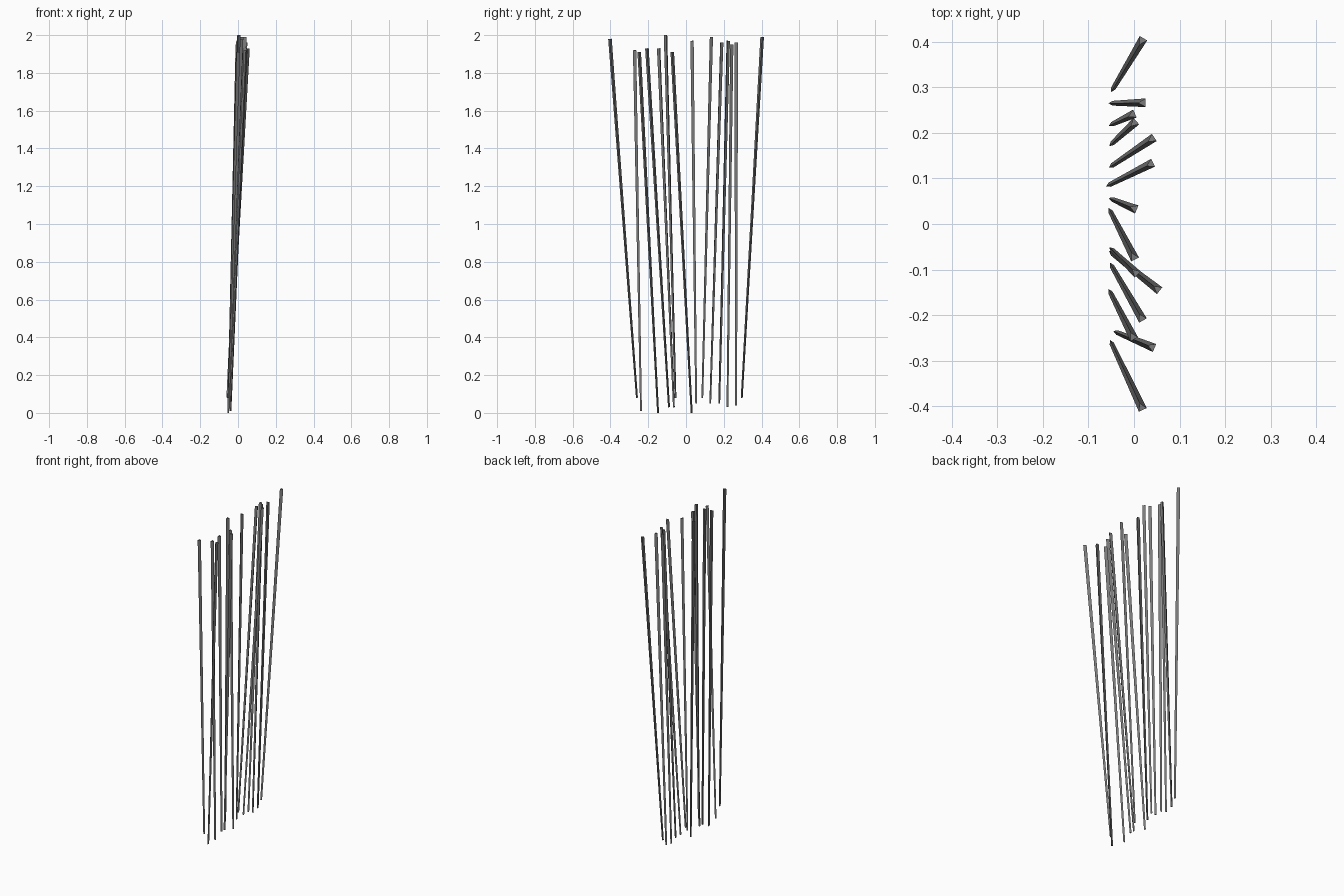
import bpy
import bmesh
from mathutils import Vector, Matrix

default_cube = bpy.data.objects.get("Cube")
if default_cube:
    bpy.data.objects.remove(default_cube, do_unlink=True)

# One grey colour for every stick
grey = bpy.data.materials.new("grey")
grey.use_nodes = True
colour = (0.2, 0.2, 0.2, 1)
grey.diffuse_color = colour
shader = next(n for n in grey.node_tree.nodes if n.type == "BSDF_PRINCIPLED")
shader.inputs["Base Color"].default_value = colour
shader.inputs["Roughness"].default_value = 0.8

SIDES = 3
FOOT_RADIUS = 0.006
TIP_RADIUS = 0.011


def add_stick(name, foot, tip):
    """Thin tapered three-sided stick running from foot to tip."""
    foot, tip = Vector(foot), Vector(tip)
    axis = tip - foot
    turn = axis.to_track_quat("Z", "Y").to_matrix().to_4x4()
    placement = Matrix.Translation((foot + tip) / 2) @ turn
    bm = bmesh.new()
    bmesh.ops.create_cone(bm, cap_ends=True, segments=SIDES,
                          radius1=FOOT_RADIUS, radius2=TIP_RADIUS,
                          depth=axis.length, matrix=placement)
    mesh = bpy.data.meshes.new(name)
    bm.to_mesh(mesh)
    bm.free()
    mesh.materials.append(grey)
    stick = bpy.data.objects.new(name, mesh)
    bpy.context.scene.collection.objects.link(stick)


# Leaning sticks in a row: foot (x, y, z) and tip (x, y, z)
sticks = [
    ((-.05, -.26, .08), (.017, -.403, 1.98)),
    ((-.04, -.237, .01), (.04, -.27, 1.92)),
    ((-.053, -.148, 0), (-.002, -.248, 1.91)),
    ((-.05, -.09, .03), (.017, -.207, 1.93)),
    ((-.05, -.063, .03), (.052, -.143, 1.93)),
    ((-.05, -.055, .08), (.004, -.107, 2)),
    ((-.053, .03, 0), (0, -.073, 1.91)),
    ((-.05, .055, .05), (.001, .034, 1.97)),
    ((-.056, .085, .08), (.037, .132, 1.99)),
    ((-.05, .127, .05), (.04, .187, 1.96)),
    ((-.05, .175, .05), (.001, .222, 1.97)),
    ((-.05, .218, .03), (-.003, .24, 1.95)),
    ((-.05, .265, .04), (.02, .266, 1.96)),
    ((-.047, .295, .08), (.018, .403, 1.99)),
]
for number, (foot, tip) in enumerate(sticks, start=1):
    add_stick(f"stick_{number}", foot, tip)
